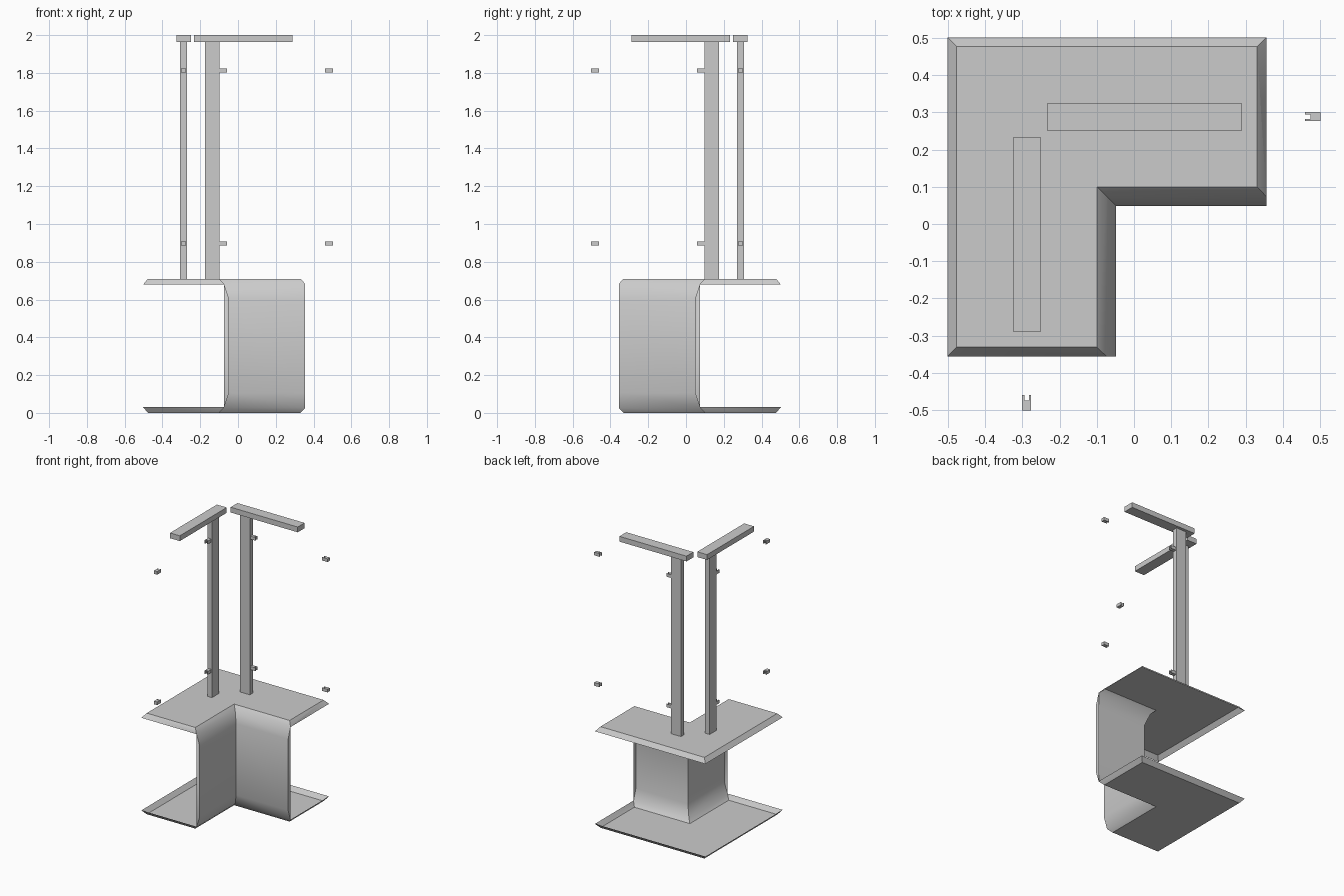
import bpy, bmesh

if "Cube" in bpy.data.objects:
    bpy.data.objects.remove(bpy.data.objects["Cube"])


def finish(name, bm, smooth=False):
    bmesh.ops.recalc_face_normals(bm, faces=bm.faces)
    if max(bm.faces, key=lambda f: f.calc_center_median().z).normal.z < 0 and smooth:
        bmesh.ops.reverse_faces(bm, faces=bm.faces)
    me = bpy.data.meshes.new(name)
    bm.to_mesh(me)
    bm.free()
    ob = bpy.data.objects.new(name, me)
    bpy.context.collection.objects.link(ob)
    if smooth:
        bpy.context.view_layer.objects.active = ob
        ob.select_set(True)
        bpy.ops.object.shade_smooth_by_angle(angle=0.7)
        ob.select_set(False)
    return ob


def prism(name, outline, z0, z1, swap):
    """Extrude an xy outline; swap mirrors it onto the other arm of the L."""
    bm = bmesh.new()
    pts = [(-y, -x) if swap else (x, y) for x, y in outline]
    lo = [bm.verts.new((x, y, z0)) for x, y in pts]
    hi = [bm.verts.new((x, y, z1)) for x, y in pts]
    bm.faces.new(lo)
    bm.faces.new(hi)
    n = len(pts)
    for i in range(n):
        j = (i + 1) % n
        bm.faces.new((lo[i], lo[j], hi[j], hi[i]))
    return finish(name, bm)


def box(name, x0, x1, y0, y1, z0, z1, swap):
    prism(name, [(x0, y0), (x1, y0), (x1, y1), (x0, y1)], z0, z1, swap)


# Counter shell: thin open sheet, C profile (offset, z) swept around the L
H = 0.71
half = [(-0.502, .68), (-0.477, .71), (-0.1, .71), (-0.074, .683), (-0.048, .605)]
profile = half + [(u, H - z) for u, z in reversed(half)]
bm = bmesh.new()
rings = []
for u, z in profile:
    e = 0.331 if z > H - .01 or z < .01 else 0.356
    rings.append([bm.verts.new(p) for p in ((u, -e, z), (u, -u, z), (e, -u, z))])
for a, b in zip(rings, rings[1:]):
    for k in (0, 1):
        bm.faces.new((a[k], a[k + 1], b[k + 1], b[k]))
# Folded rims on both arm ends: sloped on the slabs, upright on the wall
for k in (0, 2):
    hi, lo = [bm.verts.new((-.075, -.356, z) if k == 0 else (.356, .075, z))
              for z in (.68, .03)]
    r = [ring[k] for ring in rings]
    bm.faces.new((r[0], r[1], r[2], r[3], hi))
    bm.faces.new((hi, r[3], r[4], r[5], r[6], lo))
    bm.faces.new((lo, r[6], r[7], r[8], r[9]))
finish("counter_shell", bm, smooth=True)

# Posts, header bars and panel clips, mirrored across the diagonal
for swap, side in ((False, "back"), (True, "left")):
    box(side + "_post", -0.175, -0.098, 0.271, 0.306, 0.71, 1.963, swap)
    box(side + "_header_bar", -0.232, 0.289, 0.25, 0.326, 1.963, 2.0, swap)
    for level, z in (("lower", 0.896), ("upper", 1.812)):
        for where, x, d in (("inner", -0.1, 1), ("outer", 0.502, -1)):
            y, t = 0.289, 0.006
            u = [(0, -.0125), (.042, -.0125), (.042, -t), (.028, -t),
                 (.028, t), (.042, t), (.042, .0125), (0, .0125)]
            prism(f"{side}_{where}_{level}_clip",
                  [(x + d * a, y + b) for a, b in u], z - .011, z + .011, swap)
